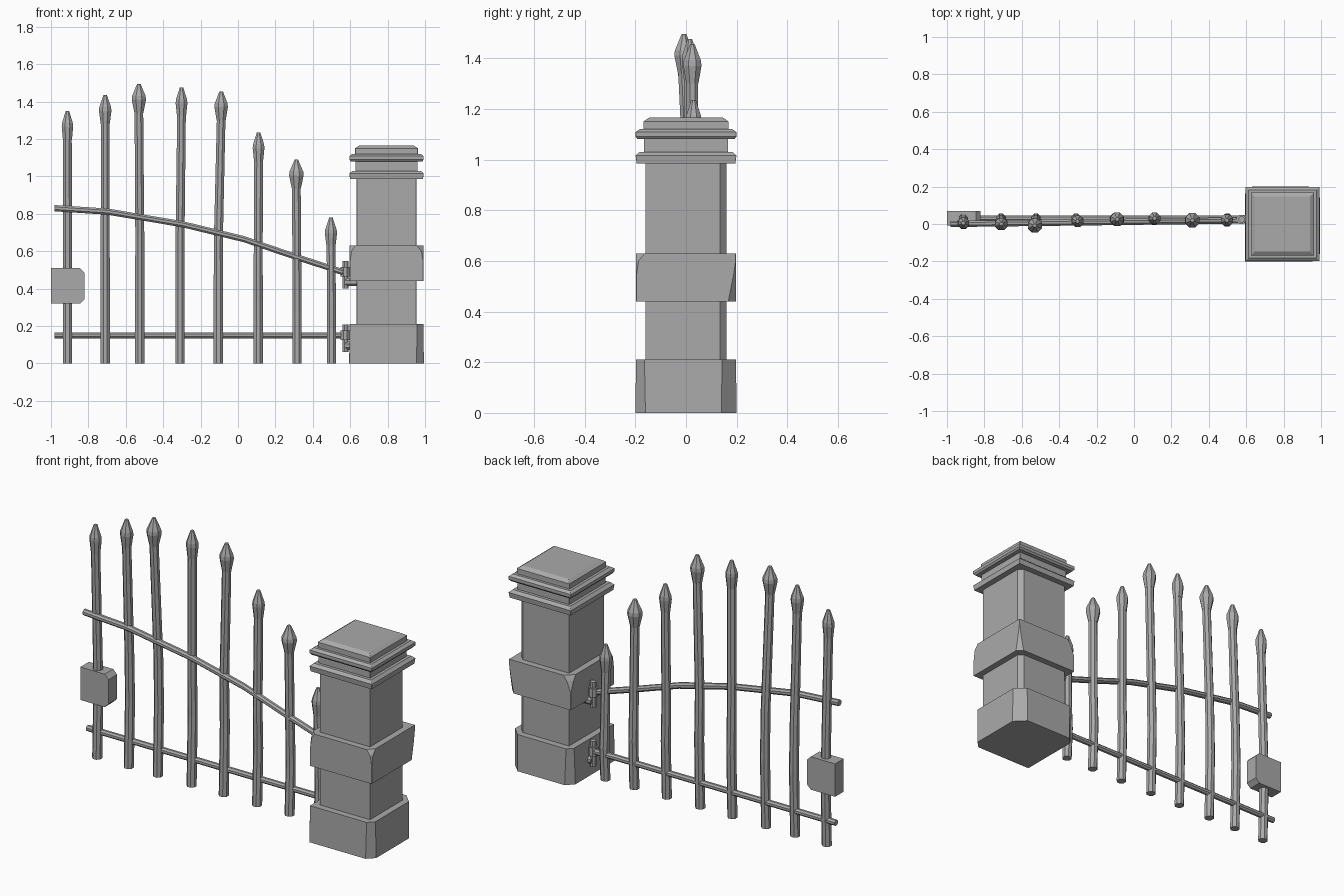
import bpy, math
from mathutils import Vector

cube = bpy.data.objects.get("Cube")
if cube:
    bpy.data.objects.remove(cube, do_unlink=True)

grey = bpy.data.materials.new("stone_and_iron_grey")
grey.use_nodes = True
COLOUR = (0.4, 0.4, 0.4, 1)
grey.diffuse_color = COLOUR
grey.node_tree.nodes["Principled BSDF"].inputs["Base Color"].default_value = COLOUR


def loft(name, rings):
    """Skin a list of equal-length point rings and cap both ends."""
    n = len(rings[0])
    verts = [p for ring in rings for p in ring]
    faces = [(k * n + i, k * n + (i + 1) % n, (k + 1) * n + (i + 1) % n, (k + 1) * n + i)
             for k in range(len(rings) - 1) for i in range(n)]
    faces += [tuple(reversed(range(n))), tuple(range(len(verts) - n, len(verts)))]
    mesh = bpy.data.meshes.new(name)
    mesh.from_pydata(verts, [], faces)
    mesh.validate()
    mesh.materials.append(grey)
    obj = bpy.data.objects.new(name, mesh)
    bpy.context.collection.objects.link(obj)
    return obj


def tube(name, points, radii, sides=8):
    """Round bar through points; rings stay square to the bar's main axis."""
    pts = [Vector(p) for p in points]
    axis = pts[-1] - pts[0]
    upright = abs(axis.z) > abs(axis.x)
    u = Vector((1, 0, 0)) if upright else Vector((0, 1, 0))
    v = Vector((0, 1, 0)) if upright else Vector((0, 0, 1))
    turns = [2 * math.pi * (i + 0.5) / sides for i in range(sides)]
    return loft(name, [[p + r * (u * math.cos(a) + v * math.sin(a)) for a in turns]
                       for p, r in zip(pts, radii)])


def chamfered(cx, cy, hx, hy, z, cuts):
    """Rectangle ring with its own cut on each corner, counter-clockwise from -x -y."""
    a, b, c, d = [max(k, 0.001) for k in cuts]
    x0, x1, y0, y1 = cx - hx, cx + hx, cy - hy, cy + hy
    return [(x0, y0 + a, z), (x0 + a, y0, z), (x1 - b, y0, z), (x1, y0 + b, z),
            (x1, y1 - c, z), (x1 - c, y1, z), (x0 + d, y1, z), (x0, y1 - d, z)]


def block(name, half, levels):
    """Stone course: levels are (z, inset, corner cuts)."""
    loft(name, [chamfered(0.794, 0, half - i, half - i, z, cuts) for z, i, cuts in levels])


# Gate post: stacked stone courses with worn corners
SHARP = (0.0, 0.0, 0.0, 0.0)
block("post_base", 0.2, [(0, 0, (0, 0.04, 0.06, 0.04)), (0.21, 0.003, (0, 0.033, 0.055, 0.03))])
block("post_shaft", 0.16, [(0.2, 0, (0, 0, 0.025, 0)), (1.0, 0, (0, 0, 0.025, 0))])
block("post_band", 0.197, [(0.44, 0, (0, 0, 0.03, 0)), (0.54, 0, (0, 0, 0.01, 0)),
                           (0.6, 0, (0.01, 0.01, 0, 0.025)), (0.63, 0, (0.03, 0.035, 0, 0.045))])
block("lower_cap", 0.199, [(0.985, 0.004, SHARP), (1.015, 0, SHARP), (1.03, 0.016, SHARP)])
block("cap_neck", 0.166, [(1.02, 0, SHARP), (1.085, 0, SHARP)])
block("upper_cap", 0.199, [(1.08, 0.008, SHARP), (1.09, 0, SHARP), (1.108, 0, SHARP), (1.12, 0.016, SHARP)])
block("top_slab", 0.168, [(1.115, 0, SHARP), (1.15, 0, SHARP), (1.165, 0.022, SHARP)])

# Spear-topped pickets: foot x, head x, head y, tip height, head radius
PICKETS = [(-0.912, -0.912, 0.005, 1.35, 0.033), (-0.71, -0.71, 0, 1.435, 0.036),
           (-0.525, -0.53, -0.008, 1.495, 0.041), (-0.31, -0.302, 0.015, 1.475, 0.034),
           (-0.105, -0.09, 0.025, 1.455, 0.039), (0.108, 0.11, 0.03, 1.235, 0.034),
           (0.315, 0.312, 0.02, 1.09, 0.042), (0.5, 0.497, 0.02, 0.78, 0.035)]
for n, (foot, head, y, top, r) in enumerate(PICKETS, 1):
    neck = top - 0.145
    shaft = [(foot, 0.02, 0), (foot, 0.03, 0.3 * neck), (foot, 0.025, 0.5 * neck), (head, y, neck)]
    tube(f"picket_{n}", shaft, [0.027, 0.027, 0.026, 0.025])
    spear = [(head, y, top - d) for d in (0.155, 0.085, 0.065, 0.0)]
    tube(f"spearhead_{n}", spear, [0.026, r, r * 0.95, 0.01])

# Rails
tube("lower_rail", [(-0.98, 0.03, 0.15), (0.57, 0.03, 0.15)], [0.017, 0.017])
curve = [(-0.98, 0.83), (-0.7, 0.812), (-0.3, 0.745), (0.03, 0.665), (0.3, 0.573), (0.57, 0.485)]
tube("upper_rail", [(x, 0.012 + 0.012 * x, z) for x, z in curve], [0.018] * len(curve))

# Hinges: pin, collar and a peg into the post
for name, z in (("lower", 0.06), ("upper", 0.4)):
    tube(name + "_hinge_pin", [(0.575, 0.025, z), (0.575, 0.025, z + 0.148)], [0.017, 0.017])
    tube(name + "_hinge_collar", [(0.573, 0.025, z + 0.065), (0.573, 0.025, z + 0.115)], [0.026, 0.026])
    tube(name + "_hinge_peg", [(0.575, 0.025, z + 0.035), (0.66, 0.025, z + 0.035)], [0.024, 0.024])

# Lock box, with the corners cut on the post side
lock = [(-1, 0.32), (-0.845, 0.32), (-0.82, 0.345), (-0.82, 0.485), (-0.845, 0.51), (-1, 0.51)]
loft("lock_box", [[(x, y, z) for x, z in lock] for y in (-0.008, 0.07)])
